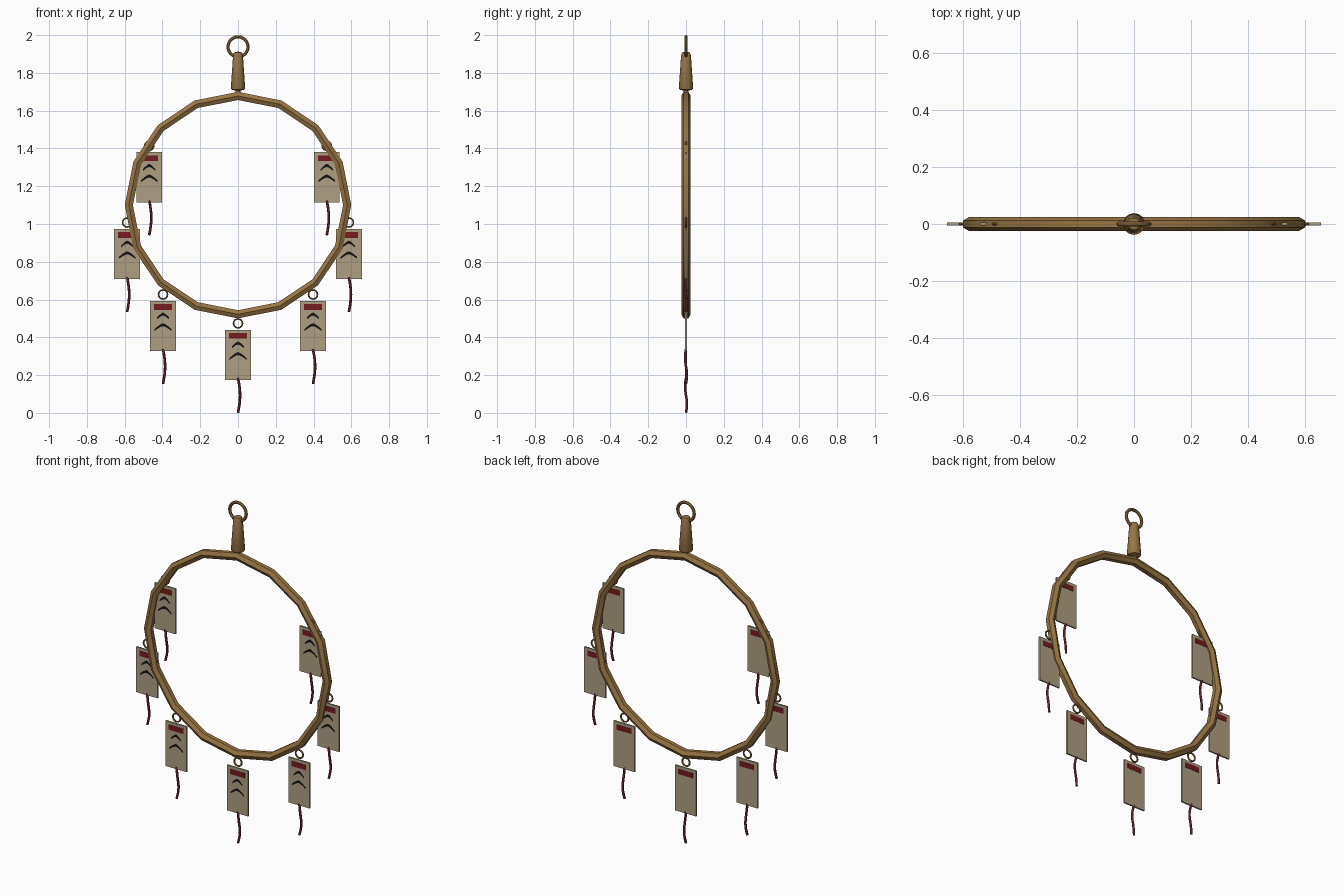
import bpy, bmesh, math
from math import sin, cos, pi

old = bpy.data.objects.get("Cube")
if old:
    bpy.data.objects.remove(old, do_unlink=True)


def material(name, rgb):
    m = bpy.data.materials.new(name)
    m.use_nodes = True
    m.diffuse_color = (*rgb, 1)
    m.node_tree.nodes["Principled BSDF"].inputs["Base Color"].default_value = (*rgb, 1)
    return m


BRASS = material("aged_brass", (0.31, 0.18, 0.055))
PAPER = material("tan_paper", (0.42, 0.345, 0.22))
RED = material("dark_red", (0.18, 0.012, 0.014))
THREAD = material("crimson_thread", (0.12, 0.012, 0.02))
INK = material("black_ink", (0.006, 0.006, 0.006))


def finish(name, bm, mat, smooth=True):
    bmesh.ops.recalc_face_normals(bm, faces=bm.faces)
    me = bpy.data.meshes.new(name)
    bm.to_mesh(me)
    bm.free()
    me.materials.append(mat)
    ob = bpy.data.objects.new(name, me)
    bpy.context.collection.objects.link(ob)
    if smooth:
        select(ob)
        bpy.ops.object.shade_smooth_by_angle(angle=math.radians(40))
    return ob


def select(ob):
    bpy.ops.object.select_all(action='DESELECT')
    ob.select_set(True)
    bpy.context.view_layer.objects.active = ob


def hoop(name, major, minor, segs, sides, z):
    """Upright ring in the xz plane, with a flat side of its section facing outward."""
    bm = bmesh.new()
    rows = []
    for i in range(segs):
        a = 2 * pi * i / segs
        row = []
        for j in range(sides):
            b = 2 * pi * (j + 0.5) / sides
            r = major + minor * cos(b)
            row.append(bm.verts.new((r * cos(a), minor * sin(b), z + r * sin(a))))
        rows.append(row)
    for i in range(segs):
        p, q = rows[i], rows[(i + 1) % segs]
        for j in range(sides):
            k = (j + 1) % sides
            bm.faces.new((p[j], p[k], q[k], q[j]))
    return finish(name, bm, BRASS)


def lathe(name, profile, steps, mat):
    bm = bmesh.new()
    vs = [bm.verts.new((r, 0, z)) for r, z in profile]
    es = [bm.edges.new(pair) for pair in zip(vs, vs[1:])]
    bmesh.ops.spin(bm, geom=vs + es, cent=(0, 0, 0), axis=(0, 0, 1),
                   angle=2 * pi, steps=steps)
    bmesh.ops.remove_doubles(bm, verts=bm.verts, dist=0.0005)
    return finish(name, bm, mat)


def box(name, size, centre, mat):
    bm = bmesh.new()
    bmesh.ops.create_cube(bm, size=1)
    bmesh.ops.scale(bm, vec=size, verts=bm.verts)
    bmesh.ops.translate(bm, vec=centre, verts=bm.verts)
    return finish(name, bm, mat, smooth=False)


def tube(name, points, radius, mat):
    cu = bpy.data.curves.new(name, 'CURVE')
    cu.dimensions = '3D'
    cu.bevel_depth = radius
    cu.bevel_resolution = 1
    cu.use_fill_caps = True
    sp = cu.splines.new('POLY')
    sp.points.add(len(points) - 1)
    for p, co in zip(sp.points, points):
        p.co = (*co, 1)
    cu.materials.append(mat)
    ob = bpy.data.objects.new(name, cu)
    bpy.context.collection.objects.link(ob)
    select(ob)
    bpy.ops.object.convert(target='MESH')
    return bpy.context.object


def ink_stroke(name, half, top, drop):
    """Bent brush mark, a thin flat plate on the front of the tag."""
    bm = bmesh.new()
    prev = None
    n = 8
    for i in range(n + 1):
        t = 2 * i / n - 1
        z = top - drop * abs(t) ** 1.4
        w = 0.008 - 0.003 * abs(t)
        pair = [bm.verts.new((half * t, -0.0055, z + s * w)) for s in (1, -1)]
        if prev:
            bm.faces.new((prev[0], prev[1], pair[1], pair[0]))
        prev = pair
    bmesh.ops.solidify(bm, geom=bm.faces[:], thickness=0.002)
    return finish(name, bm, INK, smooth=False)


# Main hoop, handle and hanging ring
hoop("main_hoop", 0.578, 0.025, 16, 6, 1.1)
lathe("handle", [(0, 1.685), (0.012, 1.69), (0.012, 1.706), (0.034, 1.711), (0.038, 1.72),
                 (0.026, 1.893), (0.02, 1.908), (0, 1.913)], 16, BRASS)
hoop("hanging_ring", 0.053, 0.009, 24, 8, 1.938)

# One paper tag, with its top edge at the origin
W, H = 0.137, 0.265
wave = [(0.011 * sin(pi * i / 8), -0.005 * sin(2 * pi * i / 8), 0.01 - H - 0.184 * i / 8)
        for i in range(9)]
parts = [
    hoop("tag_loop", 0.024, 0.005, 16, 6, 0.034),
    box("tag_paper", (W, 0.009, H), (0, 0, -H / 2), PAPER),
    box("tag_red_bar", (0.095, 0.012, 0.03), (0, 0, -0.032), RED),
    ink_stroke("tag_upper_mark", 0.033, -0.07, 0.024),
    ink_stroke("tag_lower_mark", 0.044, -0.126, 0.028),
    tube("tag_string", wave, 0.007, THREAD),
]

# Hang the tags around the hoop, mirrored left and right
spots = [(0, 0.44)]
for x, z in ((0.397, 0.593), (0.587, 0.974), (0.47, 1.38)):
    spots += [(x, z), (-x, z)]
for n, (x, z) in enumerate(spots):
    for part in parts:
        ob = part if n == 0 else part.copy()
        if n:
            bpy.context.collection.objects.link(ob)
        ob.location = (x, 0, z)
